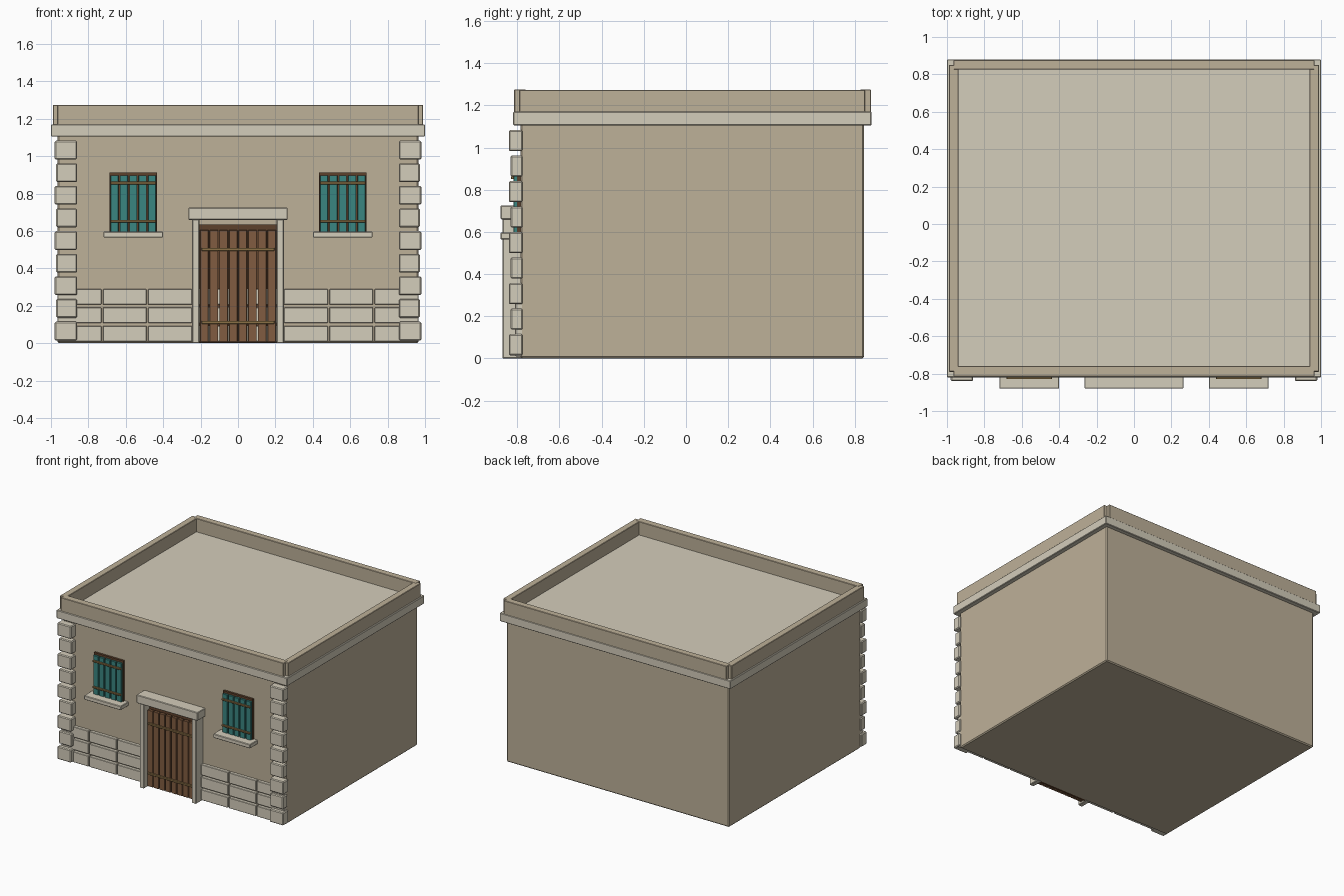
import bpy
import bmesh
from mathutils import Vector

if "Cube" in bpy.data.objects:
    bpy.data.objects.remove(bpy.data.objects["Cube"], do_unlink=True)


def material(name, hex_code):
    """Flat material from an sRGB hex colour."""
    channels = [int(hex_code[i:i + 2], 16) / 255 for i in (0, 2, 4)]
    colour = [c ** 2.2 for c in channels] + [1]
    mat = bpy.data.materials.new(name)
    mat.use_nodes = True
    mat.diffuse_color = colour
    bsdf = mat.node_tree.nodes["Principled BSDF"]
    bsdf.inputs["Base Color"].default_value = colour
    bsdf.inputs["Roughness"].default_value = 0.9
    return mat


PLASTER = material("plaster", "BCAF97")
STONE = material("stone", "D3CCBA")
WOOD = material("wood", "805D43")
DARK_WOOD = material("dark_wood", "5E432F")
BATTEN = material("batten_wood", "8A7048")
TEAL = material("teal_paint", "3C8580")


def boxes(name, mat, spans, bevel=0.004):
    """One object from boxes, each given as (x0, x1), (y0, y1), (z0, z1)."""
    bm = bmesh.new()
    for span in spans:
        low, high = (Vector(corner) for corner in zip(*span))
        verts = bmesh.ops.create_cube(bm, size=1)["verts"]
        bmesh.ops.scale(bm, vec=high - low, verts=verts)
        bmesh.ops.translate(bm, vec=(low + high) / 2, verts=verts)
    mesh = bpy.data.meshes.new(name)
    bm.to_mesh(mesh)
    bm.free()
    mesh.materials.append(mat)
    obj = bpy.data.objects.new(name, mesh)
    bpy.context.collection.objects.link(obj)
    if bevel:
        mod = obj.modifiers.new("soft_edges", "BEVEL")
        mod.width = bevel
        mod.segments = 1
    return obj


def planks(x0, x1, count, gap, y, z):
    """Evenly spaced upright boards."""
    step = (x1 - x0 + gap) / count
    return [((x0 + i * step, x0 + (i + 1) * step - gap), y, z) for i in range(count)]


# Main block and the slab that forms both cornice and roof floor
FRONT = -0.785
boxes("house_body", PLASTER, [((-0.965, 0.965), (FRONT, 0.845), (0, 1.12))], 0.008)
boxes("cornice_roof_slab", STONE, [((-1, 1), (-0.82, 0.88), (1.105, 1.17))])

# Parapet: four walls with small notches at the outer corners
boxes("parapet_front_back", PLASTER,
      [((-0.965, 0.965), y, (1.165, 1.275)) for y in ((-0.815, -0.76), (0.825, 0.877))], 0.003)
boxes("parapet_sides", PLASTER,
      [(x, (-0.79, 0.85), (1.165, 1.274)) for x in ((-0.99, -0.938), (0.938, 0.99))], 0.003)

# Corner stones, alternating slightly in size
for side, label in ((1, "left"), (-1, "right")):
    stones = []
    for i in range(9):
        inset = 0.008 * (i % 2)
        x = sorted((side * 0.86, side * (0.98 - inset)))
        z = 0.065 + 0.121 * i
        stones.append((x, (-0.84 + inset, -0.775), (z - 0.05, z + 0.05)))
    boxes(label + "_corner_stones", STONE, stones, 0.006)

# Three courses of stone along the foot of the front wall
courses = []
for row in range(3):
    z = 0.01 + 0.098 * row
    courses += planks(-0.965, 0.965, 8, 0.008, (-0.81, FRONT + 0.01), (z, z + 0.083))
boxes("plinth_stones", STONE, courses, 0.003)

# Door with stone surround
boxes("door_jambs", STONE,
      [(x, (-0.87, FRONT + 0.01), (0, 0.665)) for x in ((-0.245, -0.207), (0.207, 0.245))])
boxes("door_lintel", STONE, [((-0.265, 0.265), (-0.88, FRONT + 0.01), (0.66, 0.725))])
boxes("door_backing", DARK_WOOD, [((-0.207, 0.207), (-0.8, FRONT + 0.01), (0.005, 0.635))], 0)
boxes("door_planks", WOOD,
      planks(-0.203, 0.203, 8, 0.006, (-0.832, -0.808), (0.008, 0.605)), 0.002)
boxes("door_battens", BATTEN,
      [((-0.195, 0.195), (-0.842, -0.828), (z, z + 0.016)) for z in (0.104, 0.494)], 0.002)

# Shuttered windows, the same on both sides
for side, label in ((1, "left"), (-1, "right")):
    cx = side * 0.56
    boxes(label + "_window_frame", DARK_WOOD,
          [((cx - 0.128, cx + 0.128), (-0.802, FRONT + 0.01), (0.59, 0.914))], 0)
    boxes(label + "_window_shutters", TEAL,
          planks(cx - 0.122, cx + 0.122, 5, 0.008, (-0.818, -0.798), (0.592, 0.898)), 0.002)
    boxes(label + "_window_battens", BATTEN,
          [((cx - 0.122, cx + 0.122), (-0.83, -0.815), (z, z + 0.014)) for z in (0.646, 0.85)],
          0.002)
    boxes(label + "_window_sill", STONE,
          [((cx - 0.16, cx + 0.16), (-0.88, FRONT + 0.01), (0.565, 0.597))])
